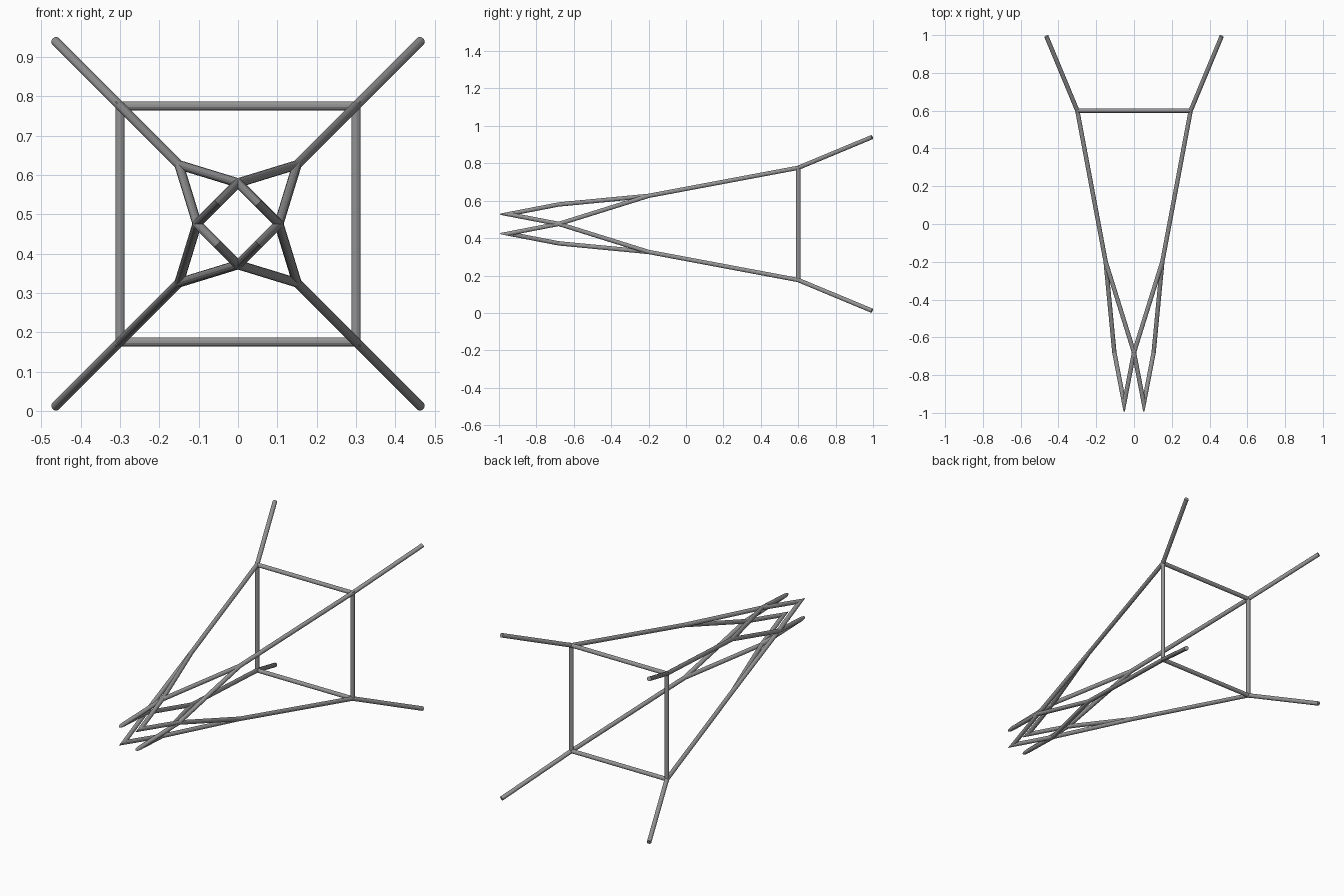
import bpy, bmesh, math
from mathutils import Vector

cube = bpy.data.objects.get("Cube")
if cube:
    bpy.data.objects.remove(cube, do_unlink=True)

RADIUS, SIDES, MID_Z = 0.0118, 12, 0.476

steel = bpy.data.materials.new("grey_steel")
steel.use_nodes = True
grey = (0.3, 0.3, 0.3, 1)
steel.diffuse_color = grey
steel.node_tree.nodes["Principled BSDF"].inputs["Base Color"].default_value = grey


def tube(name, points, closed=False):
    """Sweep a round section along a path with mitred corners."""
    pts = [Vector(p) + Vector((0, 0, MID_Z)) for p in points]
    n = len(pts)
    dirs = [(pts[(i + 1) % n] - pts[i]).normalized() for i in range(n)]
    bm = bmesh.new()

    def section(i, travel, normal):
        # Round section around the travel direction, slid onto the joint plane
        u = travel.orthogonal().normalized()
        v = travel.cross(u)
        ring = []
        for k in range(SIDES):
            a = 2 * math.pi * k / SIDES
            off = RADIUS * (u * math.cos(a) + v * math.sin(a))
            off -= travel * (off.dot(normal) / travel.dot(normal))
            ring.append(bm.verts.new(pts[i] + off))
        return ring

    def plane(i):
        if not closed and i == 0:
            return dirs[0]
        if not closed and i == n - 1:
            return dirs[n - 2]
        return (dirs[i - 1] + dirs[i]).normalized()

    for i in range(n if closed else n - 1):
        j = (i + 1) % n
        a, b = section(i, dirs[i], plane(i)), section(j, dirs[i], plane(j))
        for k in range(SIDES):
            m = (k + 1) % SIDES
            bm.faces.new((a[k], a[m], b[m], b[k]))
        if not closed and i == 0:
            bm.faces.new(a[::-1])
        if not closed and j == n - 1:
            bm.faces.new(b)
    bmesh.ops.recalc_face_normals(bm, faces=bm.faces)
    mesh = bpy.data.meshes.new(name)
    bm.to_mesh(mesh)
    bm.free()
    mesh.materials.append(steel)
    obj = bpy.data.objects.new(name, mesh)
    bpy.context.collection.objects.link(obj)


# Square brace joining the four struts
tube("square_brace", [(sx * 0.3, 0.6, sz * 0.3)
                      for sx, sz in ((-1, -1), (1, -1), (1, 1), (-1, 1))], closed=True)

# One bent strut and one kite-shaped prong per corner
for sx, side in ((1, "left"), (-1, "right")):
    for sz, level in ((1, "upper"), (-1, "lower")):
        fork = (sx * 0.15, -0.2, sz * 0.15)
        tube(f"{level}_{side}_strut",
             [(sx * 0.464, 0.994, sz * 0.464), (sx * 0.3, 0.6, sz * 0.3), fork])
        tube(f"{level}_{side}_prong",
             [fork, (sx * 0.104, -0.68, 0), (sx * 0.052, -0.95, sz * 0.052),
              (0, -0.68, sz * 0.104)], closed=True)
